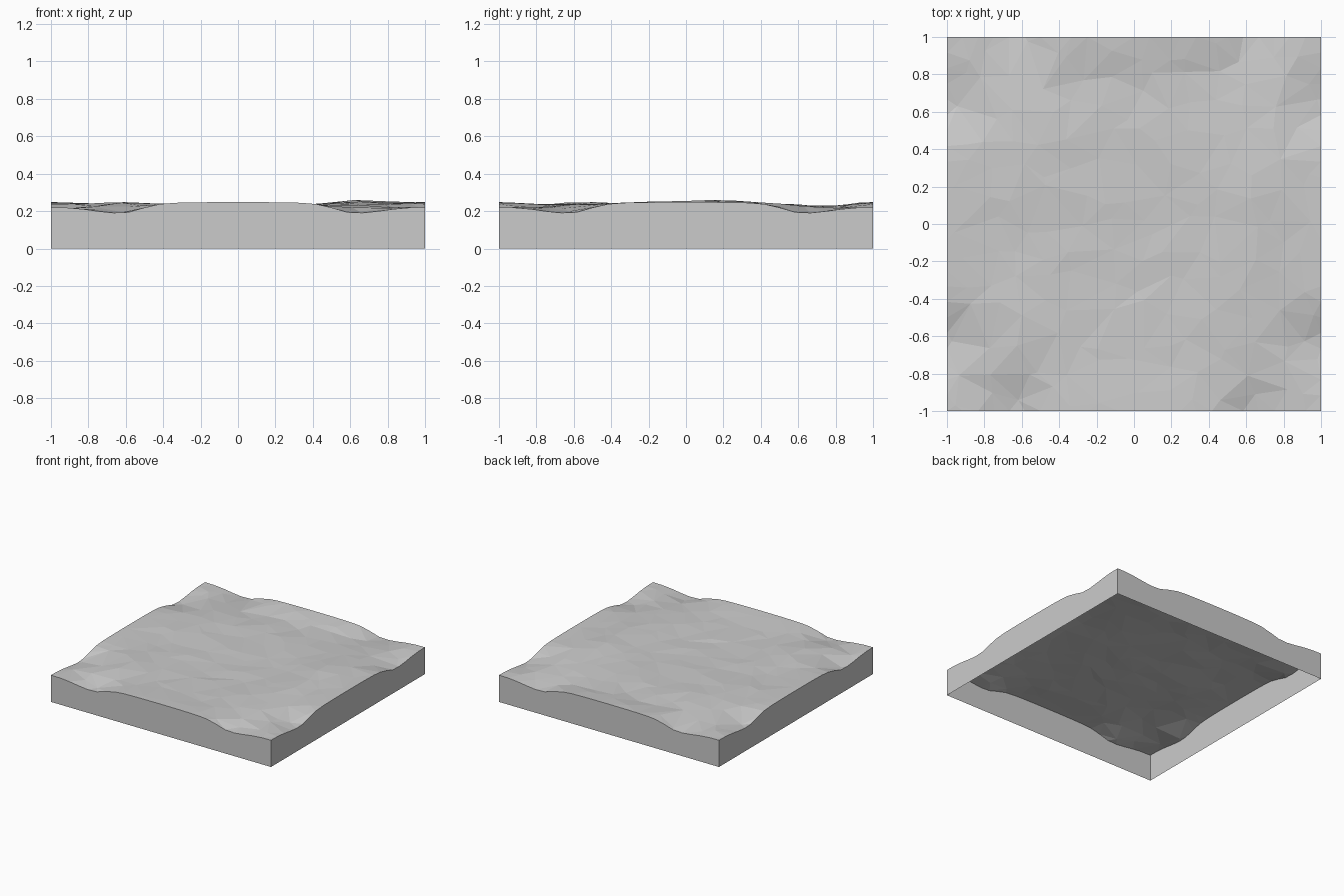
import bpy, bmesh, math, random
from mathutils import Vector
from mathutils.geometry import delaunay_2d_cdt

random.seed(4)
cube = bpy.data.objects.get("Cube")
if cube:
    bpy.data.objects.remove(cube)

stone = bpy.data.materials.new("plain grey")
stone.use_nodes = True
grey = (0.6, 0.6, 0.6, 1)
stone.diffuse_color = grey
stone.node_tree.nodes["Principled BSDF"].inputs["Base Color"].default_value = grey

EDGE_STEPS = 24
INNER_STEPS = 13


def rim_height(t):
    """Wavy border: a raised middle with a dip on each side."""
    offset = abs(t) - 0.62
    width = 0.14 if offset < 0 else 0.22
    return 0.248 - 0.026 * t * t - 0.048 * math.exp(-(offset / width) ** 2)


# Hills and hollows: x, y, x radius, y radius, height
BUMPS = [
    (0.68, 0.2, 0.22, 0.35, 0.026),
    (0.6, -0.35, 0.2, 0.25, 0.014),
    (-0.6, -0.55, 0.25, 0.22, 0.018),
    (-0.6, 0.3, 0.3, 0.3, 0.01),
    (0.4, 0.85, 0.2, 0.15, -0.02),
    (0.0, 0.8, 0.9, 0.14, -0.014),
    (0.15, -0.25, 0.25, 0.3, -0.004),
]


def ground_height(x, y):
    """Rolling ground that meets the wavy border on all sides."""
    inner = 0.232
    for bx, by, rx, ry, h in BUMPS:
        inner += h * math.exp(-((x - bx) / rx) ** 2 - ((y - by) / ry) ** 2)
    inner += random.uniform(-0.004, 0.004)
    dx, dy = 1 - abs(x), 1 - abs(y)
    near = min(dx, dy)
    if near < 1e-6:
        return rim_height(y if dx < dy else x)
    rim = (rim_height(y) * dy + rim_height(x) * dx) / (dx + dy)
    if dx < dy:
        rim = rim_height(y)
    else:
        rim = rim_height(x)
    k = min(near / 0.32, 1)
    k = k * k * (3 - 2 * k)
    return rim * (1 - k) + inner * k


# Border points in order, then scattered points inside
rim = []
for side in range(4):
    for i in range(EDGE_STEPS):
        t = -1 + 2 * i / EDGE_STEPS
        rim.append(Vector([(t, -1), (1, t), (-t, 1), (-1, -t)][side]))
inside = []
for i in range(INNER_STEPS):
    for j in range(INNER_STEPS):
        cell = 2 / INNER_STEPS
        x = -1 + cell * (i + 0.5 + random.uniform(-0.38, 0.38))
        y = -1 + cell * (j + 0.5 + random.uniform(-0.38, 0.38))
        inside.append(Vector((x, y)))

count = len(rim)
loop = [(i, (i + 1) % count) for i in range(count)]
points, _, tris, _, _, _ = delaunay_2d_cdt(rim + inside, loop, [], 1, 1e-5)


def finish(name, bm):
    mesh = bpy.data.meshes.new(name)
    bm.to_mesh(mesh)
    bm.free()
    mesh.materials.append(stone)
    obj = bpy.data.objects.new(name, mesh)
    bpy.context.collection.objects.link(obj)


# Faceted ground surface
bm = bmesh.new()
verts = [bm.verts.new((p.x, p.y, ground_height(p.x, p.y))) for p in points]
for tri in tris:
    face = bm.faces.new([verts[i] for i in tri])
    face.normal_update()
    if face.normal.z < 0:
        face.normal_flip()
finish("ground_surface", bm)

# Four thin side walls, open underneath
bm = bmesh.new()
low = [bm.verts.new((p.x, p.y, 0)) for p in rim]
high = [bm.verts.new((p.x, p.y, ground_height(p.x, p.y))) for p in rim]
for a, b in loop:
    bm.faces.new((low[a], low[b], high[b], high[a]))
finish("side_walls", bm)
